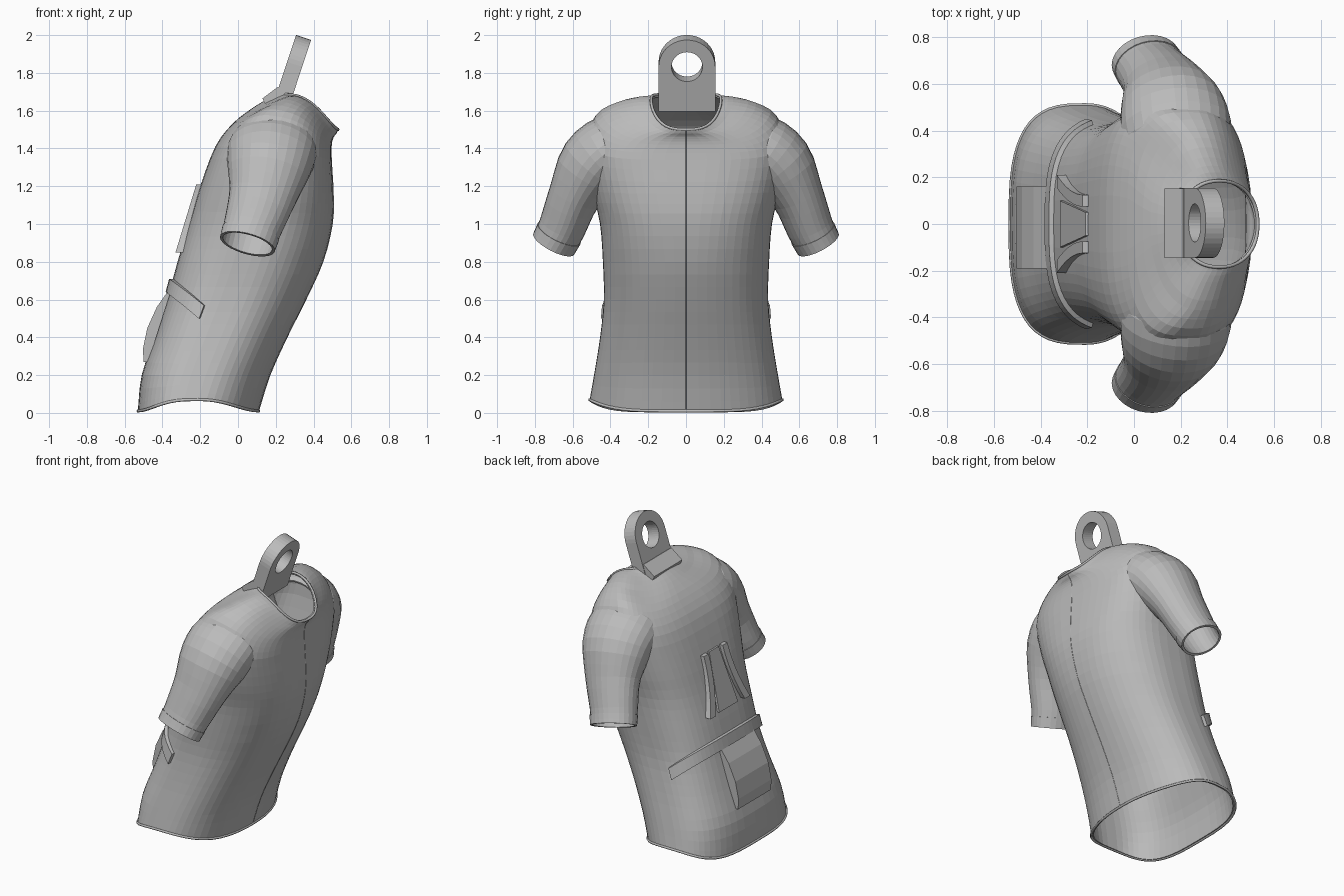
import bpy, bmesh, math
from mathutils import Vector

if "Cube" in bpy.data.objects:
    bpy.data.objects.remove(bpy.data.objects["Cube"])

grey = bpy.data.materials.new("plain_grey")
grey.use_nodes = True
COLOUR = (0.5, 0.5, 0.5, 1)
grey.diffuse_color = COLOUR
grey.node_tree.nodes["Principled BSDF"].inputs["Base Color"].default_value = COLOUR


def finish(name, bm):
    mesh = bpy.data.meshes.new(name)
    bm.to_mesh(mesh)
    bm.free()
    mesh.materials.append(grey)
    obj = bpy.data.objects.new(name, mesh)
    bpy.context.collection.objects.link(obj)
    return obj


def loft(name, sections, capped=False):
    """Skin a list of closed sections, optionally closing both ends."""
    bm = bmesh.new()
    rows = [[bm.verts.new(p) for p in s] for s in sections]
    n = len(rows[0])
    for low, high in zip(rows, rows[1:]):
        for j in range(n):
            k = (j + 1) % n
            bm.faces.new((low[j], low[k], high[k], high[j]))
    if capped:
        bm.faces.new(rows[0][::-1])
        bm.faces.new(rows[-1])
        bmesh.ops.recalc_face_normals(bm, faces=bm.faces)
    return finish(name, bm)


def tube(name, points, radius, cyclic):
    curve = bpy.data.curves.new(name, "CURVE")
    curve.dimensions = "3D"
    curve.bevel_depth = radius
    curve.bevel_resolution = 1
    spline = curve.splines.new("POLY")
    spline.points.add(len(points) - 1)
    for sp, p in zip(spline.points, points):
        sp.co = (*p, 1)
    spline.use_cyclic_u = cyclic
    curve.materials.append(grey)
    obj = bpy.data.objects.new(name, curve)
    bpy.context.collection.objects.link(obj)
    return obj


def spline_at(rows, t):
    """Smoothly interpolate a table of rows at fractional index t."""
    i = min(int(t), len(rows) - 2)
    f = t - i
    a, b, c, d = (rows[max(0, min(len(rows) - 1, i + k))] for k in (-1, 0, 1, 2))
    return [q + f * (r - p) / 2 + f * f * (p - 2.5 * q + 2 * r - s / 2)
            + f ** 3 * (1.5 * (q - r) + (s - p) / 2) for p, q, r, s in zip(a, b, c, d)]


def thicken(obj, amount):
    mod = obj.modifiers.new("cloth", "SOLIDIFY")
    mod.thickness = amount
    mod.offset = -1


# Torso rings: back x, back z, front x, front z, half width, side lift
TORSO = [
    (-.53, .01, .11, .01, .51, .06), (-.51, .2, .17, .2, .487, 0),
    (-.44, .4, .26, .4, .455, 0), (-.375, .6, .36, .6, .435, 0),
    (-.32, .8, .45, .8, .44, 0), (-.26, 1, .50, 1, .455, 0),
    (-.2, 1.2, .505, 1.16, .495, 0), (-.12, 1.41, .495, 1.34, .53, .04),
    (-.03, 1.53, .495, 1.42, .48, .09), (.07, 1.61, .505, 1.46, .37, .1),
    (.15, 1.66, .52, 1.48, .25, .09), (.2, 1.7, .53, 1.5, .185, .055)]
LAST = len(TORSO) - 1
SEGMENTS = 56


def power(v, n):
    return math.copysign(abs(v) ** (2 / n), v)


def torso_point(t, angle, grow=0):
    bx, bz, fx, fz, w, lift = spline_at(TORSO, t)
    c, s = math.cos(angle), math.sin(angle)
    # Back is boxy up to the shoulders, front is boxy only at the chest
    if c > 0:
        square = 2.2 + 0.6 * max(0, 1 - abs(t - 7) / 3)
    else:
        square = 2.2 + 0.8 * max(0, min(1, 9 - t))
    u = power(c, square)
    v = power(s, square)
    m = (u + 1) / 2
    return Vector((bx + (fx - bx) * m + grow * c, (w + grow) * v,
                   bz + (fz - bz) * m + lift * s ** 4))


def torso_ring(t):
    return [torso_point(t, math.tau * j / SEGMENTS) for j in range(SEGMENTS)]


torso = loft("torso", [torso_ring(i / 3) for i in range(3 * LAST + 1)])
thicken(torso, .015)
tube("collar_trim", torso_ring(LAST), .008, True)
tube("hem_trim", torso_ring(0), .008, True)
tube("front_zip", [torso_point(i / 3, 0) for i in range(3 * LAST + 1)], .002, False)

# Sleeves: centre x, y, z, radius along the body, radius across
SLEEVE = [(.05, .70, .895, .147, .118), (.078, .655, .985, .155, .125),
          (.13, .59, 1.15, .18, .14), (.165, .495, 1.31, .225, .185),
          (.185, .38, 1.40, .235, .185), (.21, .27, 1.43, .17, .13)]


def sleeve_ring(t, grow=0):
    x, y, z, along, across = spline_at(SLEEVE, t)
    centre = Vector((x, y, z))
    end = len(SLEEVE) - 1
    ahead = Vector(spline_at(SLEEVE, min(end, t + .2))[:3])
    behind = Vector(spline_at(SLEEVE, max(0, t - .2))[:3])
    direction = (ahead - behind).normalized()
    a = Vector((1, 0, 0))
    a = (a - direction * a.dot(direction)).normalized()
    b = direction.cross(a)
    return [centre + a * (along + grow) * math.cos(q) + b * (across + grow) * math.sin(q)
            for q in (math.tau * j / 28 for j in range(28))]


def mirror_y(obj):
    mod = obj.modifiers.new("mirror", "MIRROR")
    mod.use_axis = (False, True, False)


sleeves = loft("sleeves", [sleeve_ring(i / 3) for i in range(3 * len(SLEEVE) - 2)])
mirror_y(sleeves)
thicken(sleeves, .012)
cuffs = loft("cuff_bands", [sleeve_ring(t, .004) for t in (0, .35, .7)])
mirror_y(cuffs)
thicken(cuffs, .012)

# Waist strap wrapped round the back, dropping towards its ends
strap = []
for i in range(31):
    angle = math.pi + (i / 15 - 1) * 1.29
    x = torso_point(3, angle).x
    z = .665 - .67 * (x + .36)
    strap.append([torso_point((z + dz) / .2, angle, g)
                  for dz, g in ((-.035, -.01), (-.035, .02), (.035, .02), (.035, -.01))])
loft("waist_strap", strap, True)

# Back pocket: bulging side profile extruded across the back
POCKET = [(-.36, .66), (-.43, .56), (-.48, .45), (-.503, .34),
          (-.5, .27), (-.475, .27), (-.35, .66)]
loft("back_pocket", [[(x, y, z) for x, z in POCKET] for y in (-.19, .16)], True)


def back_patch(name, left_edge, right_edge, proud):
    """Raised patch on the upper back between two edges given as y of height."""
    rows = []
    for i in range(9):
        s = i / 8
        z = .85 + .36 * s
        x = .305 * z - .565
        low, high = left_edge(s), right_edge(s)
        rows.append([(x - proud, low, z), (x - proud, high, z), (x + .04, high, z), (x + .04, low, z)])
    return loft(name, rows, True)


# Pair of raised curved strips on the upper back, with a tapered panel between
mirror_y(back_patch("back_strips", lambda s: .075 + .08 * (1 - s) ** 2,
                    lambda s: .125 + .085 * (1 - s) ** 2, .025))
back_patch("back_panel", lambda s: .05 * s - .1, lambda s: .1 - .05 * s, .012)

# Hanging lug: leaning slab with rounded top and a round hole
R, HOLE, DROP, HALF = .15, .082, .25, .042
up = Vector((.316, 0, .949))
side = Vector((0, 1, 0))
normal = side.cross(up)
lug_centre = Vector((.3, .005, 1.845))
corner = math.atan2(DROP, R)
angles = sorted([math.tau * i / 40 for i in range(40)] + [math.tau - corner, math.pi + corner])
lug = []
for q in angles:
    c, s = math.cos(q), math.sin(q)
    reach = R if s >= 0 else min(R / max(abs(c), 1e-6), DROP / abs(s))
    spoke = side * c + up * s
    lug.append([lug_centre + spoke * r + normal * d
                for r, d in ((HOLE, -HALF), (reach, -HALF), (reach, HALF), (HOLE, HALF))])
hook = loft("hanging_lug", lug + lug[:1])
bm = bmesh.new()
bm.from_mesh(hook.data)
bmesh.ops.remove_doubles(bm, verts=bm.verts, dist=1e-5)
bmesh.ops.recalc_face_normals(bm, faces=bm.faces)
bm.to_mesh(hook.data)
bm.free()

# Foot plate joining the lug to the back of the collar
FOOT = [(.13, 1.665), (.21, 1.725), (.27, 1.7), (.25, 1.62), (.14, 1.64)]
loft("lug_foot", [[(x, y, z) for x, z in FOOT] for y in (-.145, .152)], True)
